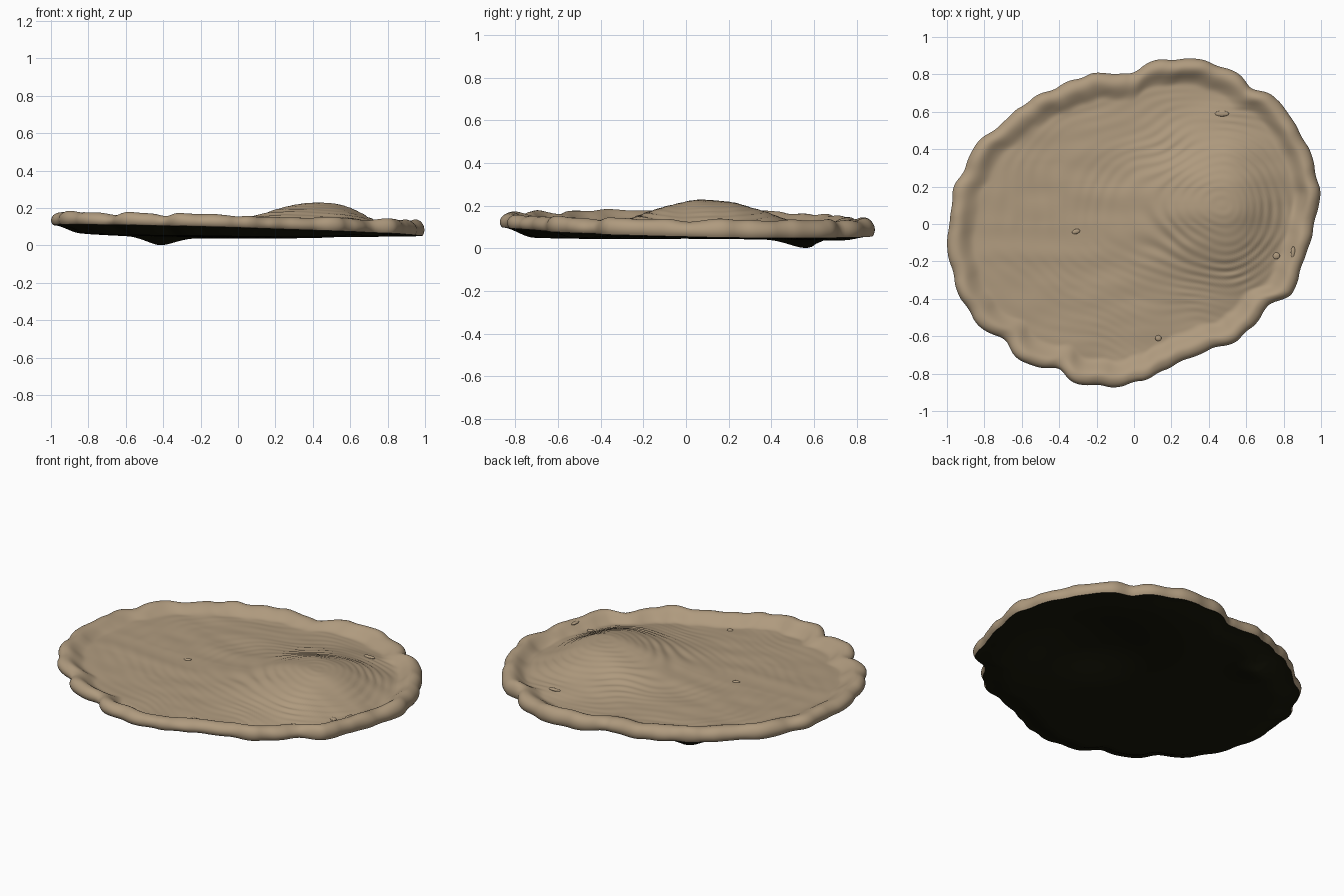
import bpy, bmesh, math
from mathutils import Vector, noise

if "Cube" in bpy.data.objects:
    bpy.data.objects.remove(bpy.data.objects["Cube"])

SEG, ROLL_RINGS, SLOPE_RINGS, FLOOR_RINGS, BOTTOM_RINGS = 360, 12, 9, 72, 30
ROLL, SLOPE_END = 0.05, 0.15
UNDERCUT = math.radians(38)
SEAM_INSET = ROLL * (1 - math.cos(UNDERCUT))


def material(name, colour):
    mat = bpy.data.materials.new(name)
    mat.use_nodes = True
    mat.diffuse_color = (*colour, 1)
    bsdf = mat.node_tree.nodes["Principled BSDF"]
    bsdf.inputs["Base Color"].default_value = (*colour, 1)
    bsdf.inputs["Roughness"].default_value = 0.9
    return mat


clay = material("tan clay", (0.43, 0.325, 0.21))
dark = material("dark underside", (0.009, 0.009, 0.003))

# Scalloped outline, counterclockwise from +x
OUTLINE = [
    (.985, .08), (1, .18), (.97, .3), (.92, .45), (.83, .58), (.73, .72), (.63, .71),
    (.57, .8), (.4, .875), (.1, .875), (0, .82), (-.1, .8), (-.22, .81), (-.4, .74),
    (-.6, .64), (-.68, .56), (-.83, .45), (-.91, .3), (-.97, .2), (-.97, .1),
    (-1, .02), (-.99, -.2), (-.93, -.4), (-.83, -.55), (-.7, -.62), (-.63, -.72),
    (-.45, -.785), (-.4, -.77), (-.33, -.85), (-.1, -.875), (.1, -.82), (.25, -.73),
    (.4, -.68), (.55, -.63), (.68, -.5), (.75, -.41), (.83, -.4), (.9, -.25),
    (.92, -.15), (.97, -.03)]


def smooth(values, half):
    n = len(values)
    return [sum(values[(i + k) % n] for k in range(-half, half + 1)) / (2 * half + 1)
            for i in range(n)]


def outline_radii():
    polar = sorted((math.atan2(y, x) % math.tau, math.hypot(x, y)) for x, y in OUTLINE)
    polar = [(polar[-1][0] - math.tau, polar[-1][1])] + polar + \
            [(polar[0][0] + math.tau, polar[0][1])]
    radii = []
    for i in range(SEG):
        a = math.tau * i / SEG
        for (a0, r0), (a1, r1) in zip(polar, polar[1:]):
            if a0 <= a <= a1:
                # Pinched finger marks between the lobes
                wander = noise.noise(Vector((math.cos(a) * 2, math.sin(a) * 2, 7)))
                pinch = 1 - abs(math.sin(12 * a + 2 * wander))
                radii.append(r0 + (r1 - r0) * (a - a0) / (a1 - a0) - 0.02 * pinch ** 2)
                break
    return smooth(radii, 2)


radii = outline_radii()
lump = [r - b for r, b in zip(radii, smooth(radii, 14))]


def ease(t):
    t = min(max(t, 0), 1)
    return t * t * (3 - 2 * t)


def seam_height(x, y):
    return 0.08 - 0.027 * x - 0.018 * y


def rim_height(x, y, i):
    bumps = 0.012 * noise.noise(Vector((x * 7, y * 7, 1))) + 0.35 * lump[i]
    return 0.153 - 0.022 * x - 0.01 * y + bumps


def mound_distance(x, y):
    # Squared distance from the mound's peak, 1 on its flank
    dx = x - 0.48
    return (dx / (0.39 if dx < 0 else 0.26)) ** 2 + ((y - 0.1) / 0.36) ** 2


def floor_height(x, y):
    # Dish floor with an off-centre mound and fine growth ridges
    dx, dy = x - 0.48, y - 0.1
    q = mound_distance(x, y)
    mound = 0.13 * math.exp(-q ** 1.2)
    base = 0.094 - 0.032 * x + 0.02 * (1 - x * x - y * y) + 0.012 * ease(-x * 2 - 0.8)
    warp = 0.07 * noise.noise(Vector((x * 3, y * 3, 0)))
    ring = math.hypot(dx * (0.6 if dx < 0 else 1), dy) + warp
    patch = 0.5 + 0.6 * noise.noise(Vector((x * 4, y * 6, 5)))
    flank = math.exp(-((math.sqrt(q) - 0.95) / 0.4) ** 2)
    ridges = (0.001 + 0.003 * flank) * patch * math.sin(ring * 130)
    grain = 0.006 * noise.noise(Vector((x * 4, y * 9, 2)))
    return base + mound + ridges + grain


def slope_height(x, y, d, i):
    # Inner slope of the rim, blending into the floor
    t = ease((d - ROLL) / (SLOPE_END - ROLL))
    return rim_height(x, y, i) * (1 - t) + floor_height(x, y) * t


def bottom_height(x, y, d, i):
    # Underside, hollow beneath the mound, with one low bulge that it rests on
    base = 0.042 + 0.03 * max(0, -x) ** 2 + 0.02 * max(0, -y) ** 3 - 0.008 * max(0, y)
    hollow = 0.1 * math.exp(-mound_distance(x, y) ** 1.2)
    bulge = 0.042 * math.exp(-0.5 * (((x + 0.42) / 0.08) ** 2 + ((y - 0.57) / 0.085) ** 2))
    t = ease((d - SEAM_INSET) / 0.15)
    return seam_height(x, y) * (1 - t) + (base + hollow - bulge) * t


bm = bmesh.new()


def ring_of(distance, height):
    """One loop of vertices; distance(r) gives the inset from the outline."""
    loop = []
    for i, r in enumerate(radii):
        a, d = math.tau * i / SEG, distance(r)
        x, y = (r - d) * math.cos(a), (r - d) * math.sin(a)
        loop.append(bm.verts.new((x, y, height(x, y, d, i))))
    return loop


def roll_ring(angle):
    """One loop around the rounded outside of the rim."""
    def height(x, y, d, i):
        low, high = seam_height(x, y), rim_height(x, y, i)
        drop = math.sin(UNDERCUT)
        return low + (high - low) * (drop + math.sin(angle)) / (1 + drop)
    return ring_of(lambda r: ROLL * (1 - math.cos(angle)), height)


def skin(rings, centre_z, index, flip):
    def face(verts):
        f = bm.faces.new(verts[::-1] if flip else verts)
        f.material_index = index
    for outer, inner in zip(rings, rings[1:]):
        for i in range(SEG):
            j = (i + 1) % SEG
            face([outer[i], outer[j], inner[j], inner[i]])
    hub = bm.verts.new((0, 0, centre_z))
    for i in range(SEG):
        face([rings[-1][i], rings[-1][(i + 1) % SEG], hub])


# Rounded rim, inner slope and floor
upper = [roll_ring(-UNDERCUT + (math.pi / 2 + UNDERCUT) * k / ROLL_RINGS)
         for k in range(ROLL_RINGS + 1)]
for k in range(1, SLOPE_RINGS + 1):
    upper.append(ring_of(lambda r: ROLL + (SLOPE_END - ROLL) * k / SLOPE_RINGS, slope_height))
for k in range(1, FLOOR_RINGS):
    upper.append(ring_of(lambda r: SLOPE_END + (r - SLOPE_END) * k / FLOOR_RINGS, slope_height))
skin(upper, floor_height(0, 0), 0, False)

# Underside, starting at the seam below the rim
lower = [upper[0]]
for k in range(1, BOTTOM_RINGS):
    lower.append(ring_of(lambda r: SEAM_INSET + (r - SEAM_INSET) * (k / BOTTOM_RINGS) ** 1.3,
                         bottom_height))
skin(lower, bottom_height(0, 0, 1, 0), 1, True)

mesh = bpy.data.meshes.new("scalloped_dish")
bm.to_mesh(mesh)
bm.free()
dish = bpy.data.objects.new("scalloped_dish", mesh)
bpy.context.collection.objects.link(dish)
mesh.materials.append(clay)
mesh.materials.append(dark)

# Small grains stuck to the floor: position, half length, half width, turn
GRAINS = [(-.31, -.04, .022, .013, .3), (.47, .59, .038, .015, 0), (.13, -.61, .017, .016, 0),
          (.76, -.17, .02, .018, 0), (.85, -.15, .03, .012, 1.5)]
parts = [dish]
for x, y, length, width, turn in GRAINS:
    i = int(math.atan2(y, x) % math.tau / math.tau * SEG) % SEG
    z = slope_height(x, y, radii[i] - math.hypot(x, y), i)
    bpy.ops.mesh.primitive_uv_sphere_add(segments=16, ring_count=8, radius=1,
                                         location=(x, y, z), rotation=(0, 0, turn))
    grain = bpy.context.object
    grain.name = "floor_grain"
    grain.scale = (length, width, 0.007)
    grain.data.materials.append(clay)
    parts.append(grain)

bpy.ops.object.select_all(action='DESELECT')
for part in parts:
    part.select_set(True)
bpy.context.view_layer.objects.active = dish
bpy.ops.object.shade_smooth_by_angle(angle=math.radians(50))
